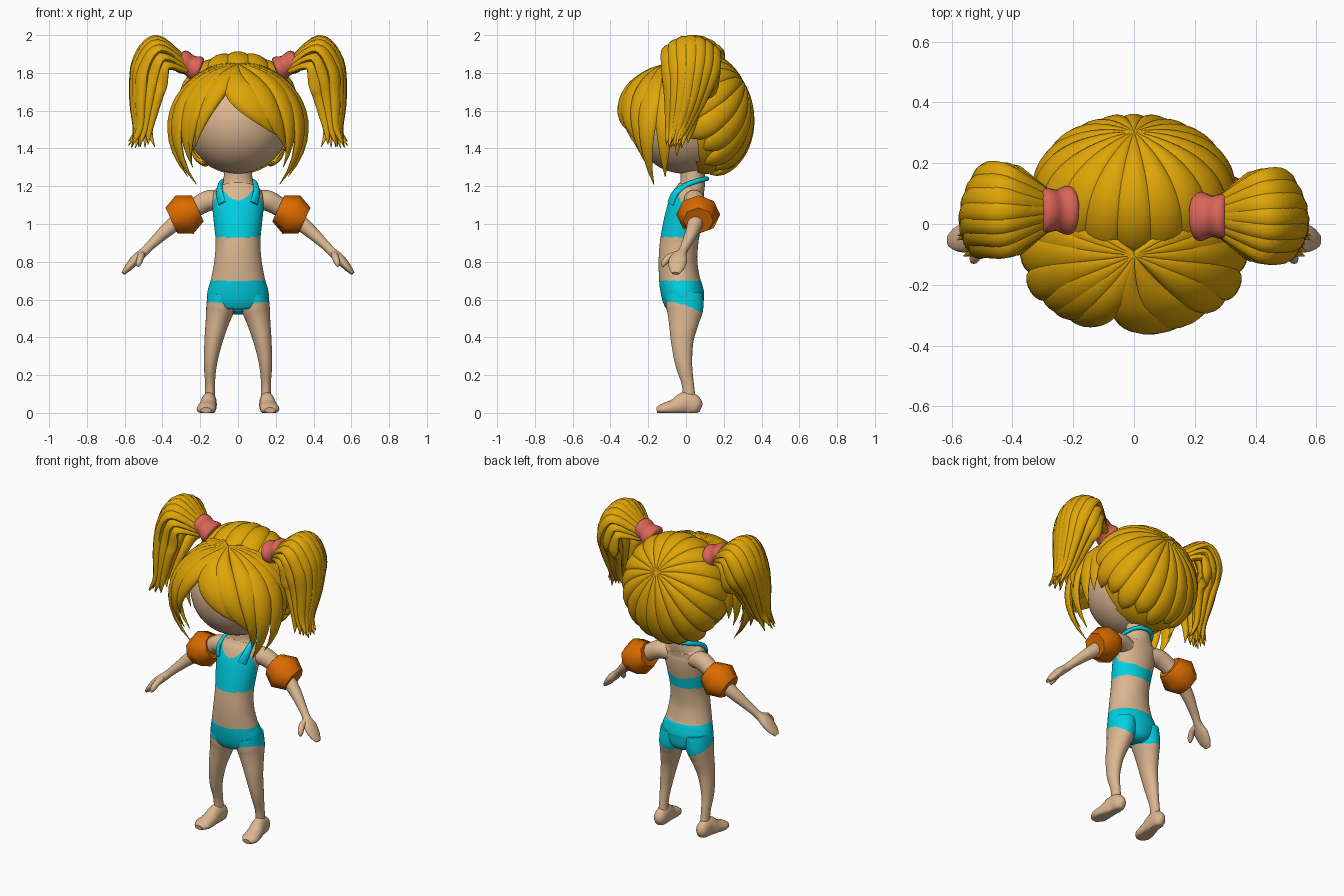
import bpy, bmesh, math
from mathutils import Vector as V

cube = bpy.data.objects.get("Cube")
if cube:
    bpy.data.objects.remove(cube)


def material(name, rgb):
    m = bpy.data.materials.new(name)
    m.use_nodes = True
    m.diffuse_color = (*rgb, 1)
    m.node_tree.nodes["Principled BSDF"].inputs["Base Color"].default_value = (*rgb, 1)
    return m


SKIN = material("skin", (0.71, 0.47, 0.28))
HAIR = material("golden_hair", (0.74, 0.38, 0.002))
CYAN = material("cyan_swimsuit", (0.0, 0.63, 0.76))
ORANGE = material("orange_floats", (0.70, 0.145, 0.0))
PINK = material("coral_ties", (0.70, 0.13, 0.10))


def smooth_keys(keys, steps):
    """Catmull-Rom interpolation of key tuples."""
    if steps == 1:
        return keys
    out = []
    for i in range(len(keys) - 1):
        a, b, c, d = (keys[max(0, min(len(keys) - 1, i + k))] for k in (-1, 0, 1, 2))
        for s in range(steps):
            t = s / steps
            out.append(tuple(
                q + t / 2 * (r - p + t * (2 * p - 5 * q + 4 * r - w + t * (3 * (q - r) + w - p)))
                for p, q, r, w in zip(a, b, c, d)))
    return out + [keys[-1]]


def sweep(bm, keys, ref=None, centre=None, steps=5, sides=20, floor=None):
    """Loft ellipses along keys (x, y, z, half width, half height)."""
    keys = smooth_keys(keys, steps)
    pts = [V(k[:3]) for k in keys]
    rings = []
    for i, k in enumerate(keys):
        tan = (pts[min(i + 1, len(pts) - 1)] - pts[max(i - 1, 0)]).normalized()
        n = V(ref) if ref else pts[i] - V(centre)
        n = (n - tan * n.dot(tan)).normalized()
        side = tan.cross(n)
        ring = []
        for j in range(sides):
            a = math.tau * j / sides
            p = pts[i] + side * k[3] * math.cos(a) + n * k[4] * math.sin(a)
            if floor is not None:
                p.z = max(p.z, floor)
            ring.append(bm.verts.new(p))
        rings.append(ring)
    for r, s in zip(rings, rings[1:]):
        for j in range(sides):
            bm.faces.new((r[j - 1], r[j], s[j], s[j - 1]))
    bm.faces.new(rings[0])
    bm.faces.new(rings[-1])


def finish(name, bm, mats, rule=None):
    bmesh.ops.recalc_face_normals(bm, faces=bm.faces)
    if rule:
        for f in bm.faces:
            f.material_index = int(rule(f.calc_center_median()))
    me = bpy.data.meshes.new(name)
    bm.to_mesh(me)
    bm.free()
    ob = bpy.data.objects.new(name, me)
    bpy.context.collection.objects.link(ob)
    for m in mats:
        me.materials.append(m)
    bpy.ops.object.select_all(action='DESELECT')
    ob.select_set(True)
    bpy.context.view_layer.objects.active = ob
    bpy.ops.object.shade_smooth_by_angle(angle=math.radians(50))


def ball(name, centre, radii, mat, keep=None):
    bm = bmesh.new()
    bmesh.ops.create_uvsphere(bm, u_segments=48, v_segments=32, radius=1)
    for v in bm.verts:
        v.co = V(centre) + v.co * V(radii)
    if keep:
        bmesh.ops.delete(bm, context='FACES',
                         geom=[f for f in bm.faces if not keep(f.calc_center_median())])
    finish(name, bm, [mat])


# Torso and neck: z, half width, front y, back y
TORSO = [(.53, .04, -.05, .04), (.56, .12, -.09, .09), (.6, .16, -.12, .10),
         (.65, .16, -.135, .09), (.7, .145, -.142, .075), (.8, .126, -.145, .06),
         (.9, .118, -.138, .065), (1, .127, -.12, .08), (1.08, .135, -.10, .095),
         (1.14, .135, -.077, .10), (1.18, .12, -.05, .10), (1.22, .08, -.03, .10),
         (1.34, .073, -.03, .10)]


def on_suit(p):
    if p.z < .7:
        return True
    if p.z < .93:
        return False
    if p.y > .01:
        return p.z < 1.02 - .35 * (p.y - .01)
    return p.z < 1.125 + 9 * p.x ** 2 and p.z < 1.19 and p.y < .02 - .4 * (p.z - 1)


bm = bmesh.new()
sweep(bm, [(0, (f + b) / 2, z, w, (b - f) / 2) for z, w, f, b in TORSO],
      ref=(0, 1, 0), steps=14, sides=96)
finish("torso", bm, [SKIN, CYAN], on_suit)

# Halter strap round the neck
bm = bmesh.new()
half = [(.085, -.082, 1.11, .026, .008), (.098, -.055, 1.165, .022, .012),
        (.095, .0, 1.205, .016, .012), (.082, .05, 1.225, .014, .012),
        (.05, .095, 1.237, .013, .012)]
strap = half + [(0, .11, 1.24, .013, .012)] + [(-k[0], *k[1:]) for k in reversed(half)]
sweep(bm, strap, centre=(0, .02, 1.1), sides=12)
finish("halter_strap", bm, [CYAN])

# Head
ball("head", (0, -.01, 1.535), (.272, .268, .268), SKIN)

# Limbs, feet and arm floats
for s, tag in ((1, "left"), (-1, "right")):
    bm = bmesh.new()
    leg = [(.085, -.01, .63, .075, .10), (.095, -.006, .55, .074, .097),
           (.11, -.012, .48, .062, .08), (.13, -.02, .38, .048, .06),
           (.146, -.012, .26, .035, .045), (.148, .01, .15, .026, .032),
           (.147, .02, .05, .028, .035)]
    sweep(bm, [(s * k[0], *k[1:]) for k in leg], ref=(0, 1, 0), steps=12, sides=48)
    finish(tag + "_leg", bm, [SKIN, CYAN],
           lambda p: p.z > .545 - .35 * p.y + .3 * (abs(p.x) - .09))

    bm = bmesh.new()
    foot = [(.15, .08, .025, .015, .02), (.15, .055, .035, .036, .05),
            (.153, .0, .05, .04, .062), (.162, -.06, .03, .047, .044),
            (.169, -.12, .02, .05, .03), (.17, -.155, .014, .028, .015)]
    sweep(bm, [(s * k[0], *k[1:]) for k in foot], ref=(0, 0, 1), floor=0)
    finish(tag + "_foot", bm, [SKIN])

    bm = bmesh.new()
    arm = [(.08, .035, 1.12, .05, .05), (.15, .045, 1.125, .055, .055),
           (.22, .055, 1.09, .05, .05), (.30, .055, 1.03, .045, .045),
           (.38, .035, .965, .036, .036), (.46, .0, .89, .026, .025),
           (.5, -.02, .85, .025, .024), (.54, -.04, .815, .047, .026),
           (.58, -.05, .77, .042, .02), (.608, -.055, .738, .02, .01)]
    sweep(bm, [(s * k[0], *k[1:]) for k in arm], ref=(s * .65, 0, .75))
    thumb = [(.51, -.035, .84, .02, .02), (.515, -.085, .825, .019, .019),
             (.525, -.115, .795, .016, .016), (.53, -.122, .775, .006, .006)]
    sweep(bm, [(s * k[0], *k[1:]) for k in thumb], ref=(1, 0, 0), sides=12)
    finish(tag + "_arm", bm, [SKIN])

    bm = bmesh.new()
    band = [(.218, .065, 1.08, .05, .05), (.213, .065, 1.082, .08, .075),
            (.283, .065, 1.05, .116, .112), (.352, .065, 1.018, .08, .075),
            (.347, .065, 1.02, .05, .05)]
    sweep(bm, [(s * k[0], *k[1:]) for k in band], ref=(0, 0, 1), steps=1, sides=8)
    finish(tag + "_arm_float", bm, [ORANGE])

    # Hair tie and pigtail
    bm = bmesh.new()
    ty = .035 - .01 * s
    tie = [(.20, ty, 1.815, .05, .045), (.205, ty, 1.817, .076, .064),
           (.225, ty, 1.825, .08, .068), (.255, ty, 1.84, .068, .056),
           (.285, ty, 1.855, .074, .062), (.305, ty, 1.865, .07, .058),
           (.31, ty, 1.867, .045, .04)]
    sweep(bm, [(s * k[0], *k[1:]) for k in tie], ref=(0, 0, 1))
    finish(tag + "_hair_tie", bm, [PINK])

    bm = bmesh.new()
    for layer, count in ((0, 7), (1, 6), (2, 4)):
        for i in range(count):
            u = 2 * i / (count - 1) - 1
            drop, d = .05 * u * u + .045 * layer, .042 * layer + .035 * u * u
            tail = [(.275, ty + .04 * u, 1.86 - drop / 3, .022, .018),
                    (.43 - d / 3, ty + .115 * u, 1.98 - drop, .04, .022),
                    (.535 - d, ty + .12 * u, 1.87 - drop, .042, .025),
                    (.55 - d, .0 + .085 * u, 1.67, .035, .026),
                    (.54 - d * .6, -.04 + .05 * u, 1.51, .022, .018),
                    (.575 - d + .02 * math.cos(5 * i), -.065 + .04 * u,
                     1.42 + .02 * math.sin(4 * i), .002, .002)]
            sweep(bm, [(s * k[0], *k[1:]) for k in tail], centre=(s * .40, .02, 1.65), sides=10)
    finish(tag + "_pigtail", bm, [HAIR])


def lock(bm, centre, radii, root, mid, tip, width, thick, blunt):
    """Puffed strand hugging an ellipsoid from root through mid to tip."""
    c, r = V(centre), V(radii)
    a, b, d = (V([(p[i] - c[i]) / r[i] for i in range(3)]) for p in (root, mid, tip))
    end = d.length
    a, b, d = a.normalized(), b.normalized(), d.normalized()
    keys = []
    for i in range(19):
        t = i / 18
        q = a * (1 - t) * (1 - 2 * t) + b * 4 * t * (1 - t) + d * t * (2 * t - 1)
        q = q.normalized() * (1 + (end - 1) * t ** 3)
        grow = .08 + .92 * math.sin(min(1, t * 1.4) * math.pi / 2)
        fade = max(.03, 1 - t ** blunt)
        keys.append((*(c + q * r), width * grow * fade, thick * (.4 + .6 * grow) * fade))
    sweep(bm, keys, centre=centre, steps=1, sides=14)


# Back hair: strands fanning out from a crown point
BC, BR = V((0, .09, 1.57)), V((.305, .245, .31))
axis, up = V((0, .82, .57)).normalized(), V((0, -.57, .82)).normalized()
bm = bmesh.new()
for i in range(18):
    a = math.tau * i / 18
    out = up * math.cos(a) + V((1, 0, 0)) * math.sin(a)
    reach = math.radians(112 + 5 * math.sin(3 * i))
    mid, tip = (BC + (axis * math.cos(g) + out * math.sin(g)) * BR for g in (reach / 2, reach))
    lock(bm, BC, BR, BC + axis * BR, mid, tip, .068, .036, 14)
finish("back_hair", bm, [HAIR])
ball("back_hair_core", BC, BR * .99, HAIR, lambda p: p.y > .06 or p.z > 1.80)

# Front hair: parted fringe sweeping from the top of the head
FC, FR, ROOT = (0, -.025, 1.56), (.305, .312, .28), (0, -.10, 1.84)
SIDE = [((.20, -.22, 1.70), (.24, -.20, 1.30), .075), ((.25, -.17, 1.68), (.22, -.17, 1.21), .08),
        ((.28, -.10, 1.68), (.265, -.11, 1.25), .08), ((.30, -.04, 1.70), (.30, -.05, 1.36), .075),
        ((.30, .02, 1.72), (.31, .01, 1.43), .075), ((.29, .08, 1.74), (.30, .07, 1.50), .07)]
FRINGE = [((.01, -.32, 1.71), (.245, -.23, 1.45), .095), ((.11, -.30, 1.71), (.25, -.22, 1.40), .085),
          ((-.11, -.30, 1.75), (-.225, -.26, 1.41), .07), ((-.18, -.27, 1.72), (-.245, -.21, 1.33), .07)]
bm = bmesh.new()
for mid, tip, w in FRINGE + SIDE + [((-m[0], *m[1:]), (-t[0], *t[1:]), w) for m, t, w in SIDE]:
    lock(bm, FC, FR, ROOT, mid, tip, w, .038, 3.5)
finish("front_hair", bm, [HAIR])
ball("scalp_hair", FC, V(FR) * .99, HAIR, lambda p: p.z > 1.72 or (p.y > .0 and p.z > 1.52))
